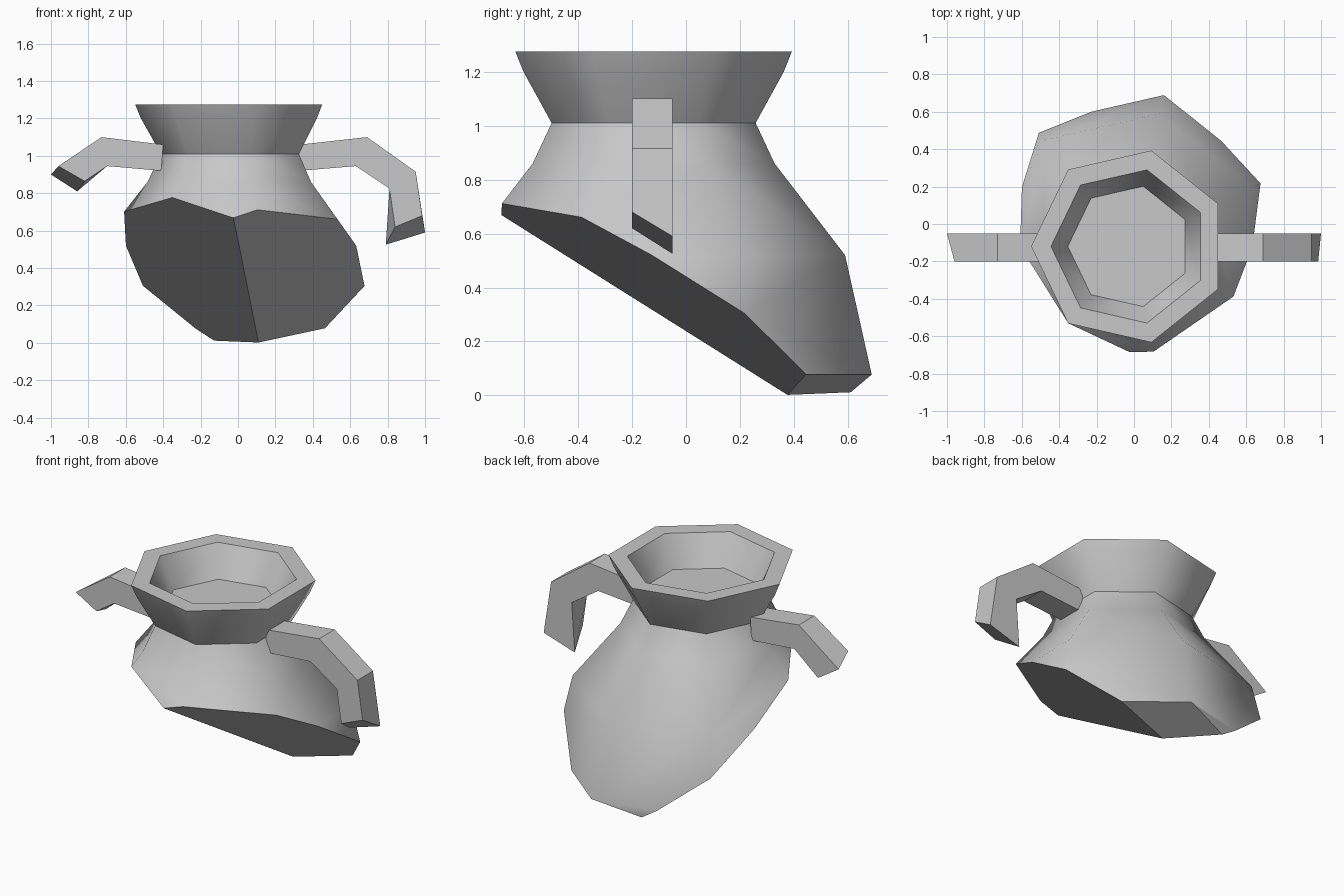
import bpy
import bmesh
from math import cos, sin, pi
from mathutils import Vector

SIDES = 7
CENTRE = Vector((-0.024, -0.12, 0))

default = bpy.data.objects.get("Cube")
if default:
    bpy.data.objects.remove(default, do_unlink=True)

# One clay colour for everything
clay = bpy.data.materials.new("grey clay")
clay.use_nodes = True
colour = (0.58, 0.58, 0.58, 1)
clay.diffuse_color = colour
clay.node_tree.nodes["Principled BSDF"].inputs["Base Color"].default_value = colour


def finish(bm, name):
    mesh = bpy.data.meshes.new(name)
    bm.to_mesh(mesh)
    bm.free()
    mesh.materials.append(clay)
    obj = bpy.data.objects.new(name, mesh)
    bpy.context.collection.objects.link(obj)
    return obj


def lathe(profile):
    """Turn (radius, height) points into a seven-sided shell, capped at the last ring."""
    bm = bmesh.new()
    rings = []
    for radius, z in profile:
        angles = [pi + 2 * pi * i / SIDES for i in range(SIDES)]
        rings.append([bm.verts.new(CENTRE + Vector((radius * cos(a), radius * sin(a), z)))
                      for a in angles])
    for r0, r1 in zip(rings, rings[1:]):
        for i in range(SIDES):
            j = (i + 1) % SIDES
            face = bm.faces.new((r0[i], r0[j], r1[j], r1[i]))
            face.normal_update()
            face.smooth = abs(face.normal.z) < 0.99
    bm.faces.new(rings[-1])
    return bm


# Flared collar with its flat rim and shallow hollow
bm = lathe([(0.388, 1.01), (0.495, 1.2), (0.526, 1.275), (0.42, 1.275), (0.33, 1.09)])
bmesh.ops.recalc_face_normals(bm, faces=bm.faces)
finish(bm, "flared_collar")

# Body, broken off along three planes z = a + b*x + c*y
bm = lathe([(0.388, 1.01), (0.46, 0.86), (0.728, 0.52), (0.83, 0.075), (0.615, -0.9)])
for a, b, c in [(0.217, 0.345, -0.672), (0.275, -0.591, -0.554), (-0.098, 0.172, 0.2155)]:
    point, normal = Vector((0, 0, a)), Vector((-b, -c, 1)).normalized()
    bmesh.ops.bisect_plane(bm, geom=bm.verts[:] + bm.edges[:] + bm.faces[:], dist=1e-5,
                           plane_co=point, plane_no=normal, clear_inner=True)
    rim = [e for e in bm.edges if e.is_boundary
           and all(abs((v.co - point).dot(normal)) < 1e-3 for v in e.verts)]
    for face in bmesh.ops.edgeloop_fill(bm, edges=rim)["faces"]:
        face.smooth = False
bmesh.ops.recalc_face_normals(bm, faces=bm.faces)
finish(bm, "broken_body")


def handle(name, stations, end_front, end_back):
    """Square bar through (outer, inner) stations, ending in a slanted break."""
    bm = bmesh.new()
    pairs = [(s, s) for s in stations] + [(end_front, end_back)]
    loops = []
    for front, back in pairs:
        corners = [(front[0], -0.2), (front[1], -0.2), (back[1], -0.05), (back[0], -0.05)]
        loops.append([bm.verts.new((x, y, z)) for (x, z), y in corners])
    for l0, l1 in zip(loops, loops[1:]):
        for i in range(4):
            j = (i + 1) % 4
            bm.faces.new((l0[i], l0[j], l1[j], l1[i]))
    bm.faces.new(loops[0])
    bm.faces.new(loops[-1])
    bmesh.ops.recalc_face_normals(bm, faces=bm.faces)
    finish(bm, name)


# Long handle and its broken stub twin
handle("left_handle",
       [((0.33, 1.06), (0.33, 0.92)), ((0.69, 1.1), (0.63, 0.945)), ((0.95, 0.915), (0.81, 0.825))],
       ((0.985, 0.68), (0.84, 0.62)), ((1.0, 0.59), (0.79, 0.525)))
handle("right_handle_stub",
       [((-0.4, 1.06), (-0.41, 0.92)), ((-0.73, 1.1), (-0.7, 0.945))],
       ((-0.96, 0.945), (-0.82, 0.865)), ((-1.0, 0.9), (-0.86, 0.81)))
